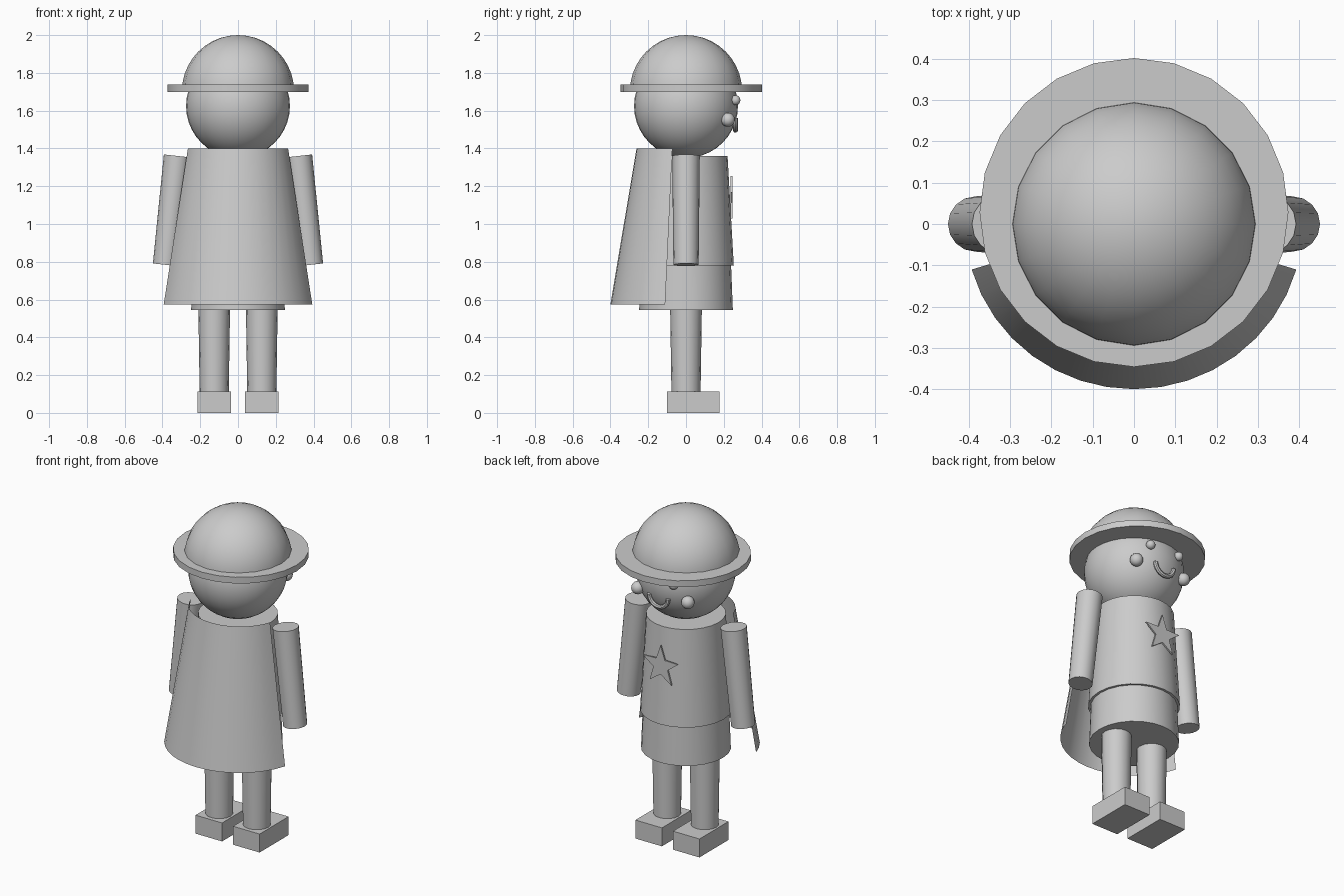
import bpy, bmesh, math
from mathutils import Vector

if "Cube" in bpy.data.objects:
    bpy.data.objects.remove(bpy.data.objects["Cube"])

grey = bpy.data.materials.new("plain grey")
grey.diffuse_color = (0.6, 0.6, 0.6, 1)
grey.use_nodes = True
grey.node_tree.nodes["Principled BSDF"].inputs["Base Color"].default_value = grey.diffuse_color


def finish(ob, name, smooth=True):
    ob.name = name
    ob.data.materials.clear()
    ob.data.materials.append(grey)
    if smooth:
        bpy.ops.object.select_all(action='DESELECT')
        ob.select_set(True)
        bpy.context.view_layer.objects.active = ob
        bpy.ops.object.shade_smooth_by_angle(angle=math.radians(35))
    return ob


def from_bmesh(bm, name, smooth=True):
    me = bpy.data.meshes.new(name)
    bm.to_mesh(me)
    bm.free()
    ob = bpy.data.objects.new(name, me)
    bpy.context.collection.objects.link(ob)
    return finish(ob, name, smooth)


def rod(name, low, high, r_low, r_high, sides):
    """Tapered cylinder between two points."""
    a, b = Vector(low), Vector(high)
    bpy.ops.mesh.primitive_cone_add(vertices=sides, radius1=r_low, radius2=r_high,
                                    depth=(b - a).length, location=(a + b) / 2)
    ob = bpy.context.object
    ob.rotation_euler = (0, math.atan2(b.x - a.x, b.z - a.z), 0)
    return finish(ob, name)


def ball(name, loc, r, seg=24, rings=16):
    bpy.ops.mesh.primitive_uv_sphere_add(segments=seg, ring_count=rings, radius=r, location=loc)
    return finish(bpy.context.object, name)


# Body
rod("shirt", (0, 0, 0.78), (0, 0, 1.36), 0.253, 0.22, 24)
rod("shorts", (0, 0, 0.545), (0, 0, 0.80), 0.248, 0.238, 24)
ball("head", (0, 0, 1.625), 0.275, 32, 20)

# Limbs, shoes, eyes and cheeks on both sides
for side, s in (("left", -1), ("right", 1)):
    rod(side + "_arm", (s * 0.384, 0, 0.784), (s * 0.32, 0, 1.36), 0.067, 0.073, 16)
    rod(side + "_leg", (s * 0.126, 0, 0.10), (s * 0.126, 0, 0.56), 0.077, 0.084, 16)
    bpy.ops.mesh.primitive_cube_add(size=1, location=(s * 0.126, 0.039, 0.056))
    shoe = bpy.context.object
    shoe.scale = (0.178, 0.278, 0.112)
    finish(shoe, side + "_shoe", False)
    ball(side + "_eye", (s * 0.10, 0.262, 1.655), 0.026, 16, 10)
    ball(side + "_cheek", (s * 0.168, 0.222, 1.552), 0.037, 16, 10)

# Hat: round crown and flat brim, brim pushed towards the face
bm = bmesh.new()
bmesh.ops.create_uvsphere(bm, u_segments=20, v_segments=20, radius=0.297)
bmesh.ops.delete(bm, geom=[v for v in bm.verts if v.co.z < -0.01], context='VERTS')
bmesh.ops.translate(bm, verts=bm.verts, vec=(0, 0, 1.703))
from_bmesh(bm, "hat_crown")
rod("hat_brim", (0, 0.028, 1.70), (0, 0.028, 1.738), 0.374, 0.374, 24)

# Smile: half ring swept as a tube
bm = bmesh.new()
rings = []
for i in range(13):
    t = math.pi + math.pi * i / 12
    ring = []
    for j in range(8):
        p = 2 * math.pi * j / 8
        r = 0.064 + 0.013 * math.cos(p)
        ring.append(bm.verts.new((r * math.cos(t), 0.262 + 0.013 * math.sin(p),
                                  1.56 + r * math.sin(t))))
    rings.append(ring)
for a, b in zip(rings, rings[1:]):
    for j in range(8):
        k = (j + 1) % 8
        bm.faces.new((a[j], a[k], b[k], b[j]))
bm.faces.new(rings[0])
bm.faces.new(rings[-1])
bmesh.ops.recalc_face_normals(bm, faces=bm.faces)
from_bmesh(bm, "smile")

# Star badge: thin plate on the chest
bm = bmesh.new()
tips = []
for i in range(10):
    r = 0.124 if i % 2 == 0 else 0.05
    t = math.pi / 2 + i * math.pi / 5
    tips.append(bm.verts.new((r * math.cos(t), 0.236, 1.13 + r * math.sin(t))))
out = bmesh.ops.extrude_face_region(bm, geom=[bm.faces.new(tips)])
bmesh.ops.translate(bm, verts=[g for g in out["geom"] if isinstance(g, bmesh.types.BMVert)],
                    vec=(0, 0.009, 0))
bmesh.ops.recalc_face_normals(bm, faces=bm.faces)
from_bmesh(bm, "star_badge", False)

# Cape: flared sheet wrapped around the back
bm = bmesh.new()
n = 16
rows = []
for z, a, b in ((0.575, 0.409, 0.40), (1.40, 0.276, 0.262)):
    row = []
    for i in range(n + 1):
        t = math.radians(196 + 148 * i / n)
        row.append(bm.verts.new((a * math.cos(t), b * math.sin(t), z)))
    rows.append(row)
for i in range(n):
    bm.faces.new((rows[0][i], rows[0][i + 1], rows[1][i + 1], rows[1][i]))
from_bmesh(bm, "cape")
